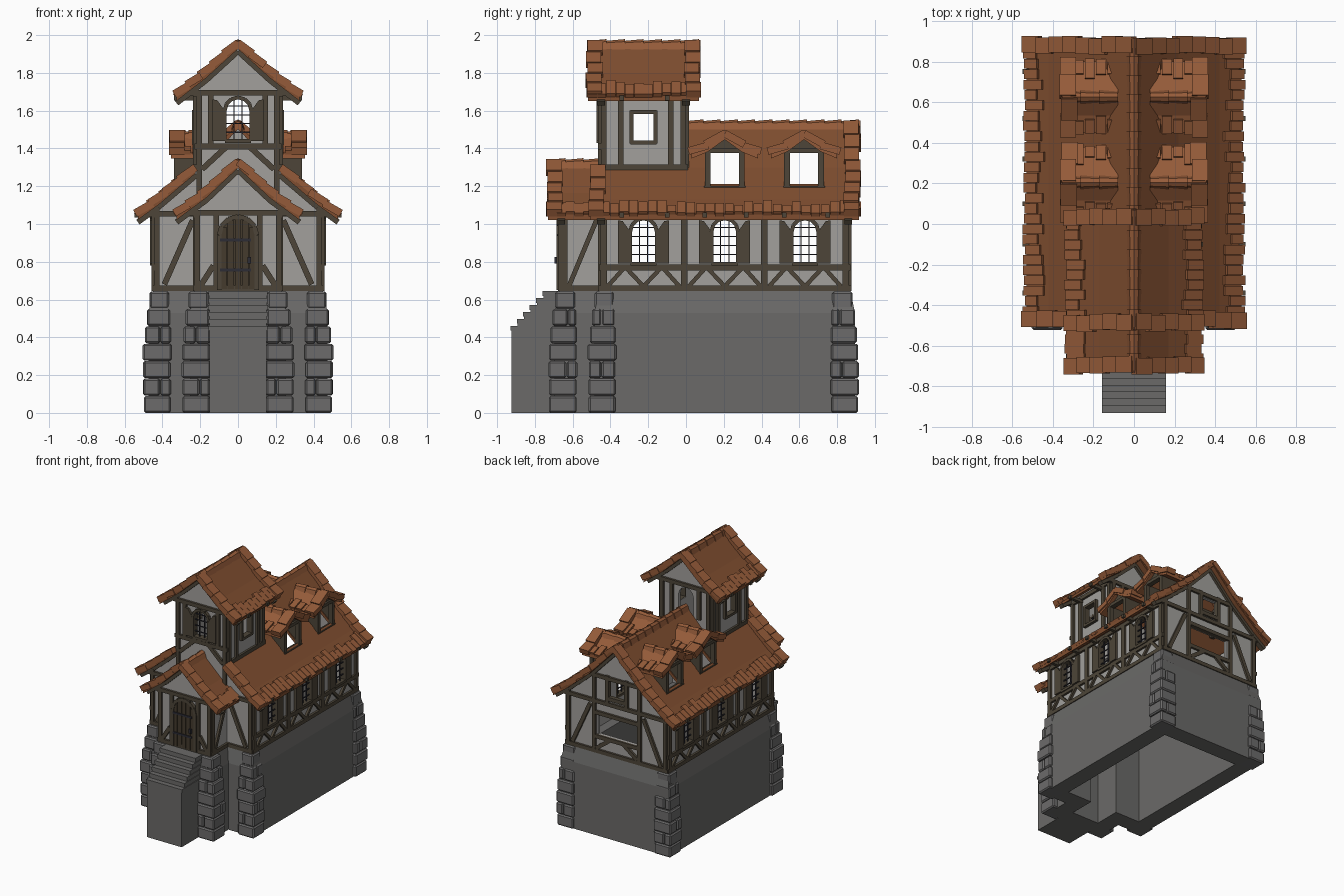
import bpy, bmesh, math, random
from mathutils import Vector, Matrix

if "Cube" in bpy.data.objects:
    bpy.data.objects.remove(bpy.data.objects["Cube"])
random.seed(4)
COL = {"plaster": (.36, .35, .335), "timber": (.075, .06, .04), "door_wood": (.058, .043, .027),
       "iron": (.025, .025, .035), "stone": (.145, .143, .138), "stone_block": (.15, .147, .147),
       "roof": (.215, .076, .029), "roof_tile": (.30, .105, .041)}
MAT = {}
for k, c in COL.items():
    MAT[k] = bpy.data.materials.new(k)
    MAT[k].diffuse_color = (*c, 1)
V = Vector
new = bmesh.new

def make(name, mat, bm, mirror=False):
    if mirror:
        d = bmesh.ops.duplicate(bm, geom=bm.verts[:] + bm.edges[:] + bm.faces[:])
        for v in d["geom"]:
            if isinstance(v, bmesh.types.BMVert):
                v.co.x *= -1
    bmesh.ops.recalc_face_normals(bm, faces=bm.faces[:])
    me = bpy.data.meshes.new(name)
    bm.to_mesh(me)
    bm.free()
    me.materials.append(MAT[mat])
    ob = bpy.data.objects.new(name, me)
    bpy.context.collection.objects.link(ob)
    return ob

def loft(bm, A, B):
    a = [bm.verts.new(p) for p in A]
    b = [bm.verts.new(p) for p in B]
    bm.faces.new(a)
    bm.faces.new(b)
    for i in range(len(a)):
        j = (i + 1) % len(a)
        bm.faces.new((a[i], a[j], b[j], b[i]))

def prism(bm, pts, vec):
    loft(bm, pts, [V(p) + V(vec) for p in pts])

def box(bm, x0, x1, y0, y1, z0, z1):
    prism(bm, [(x0, y0, z0), (x1, y0, z0), (x1, y1, z0), (x0, y1, z0)], (0, 0, z1 - z0))

def beam(bm, p, q, w, d, n):
    s = n.cross(q - p).normalized() * w / 2
    o = n * d / 2
    prism(bm, [p + s - o, q + s - o, q - s - o, p - s - o], n * d)

def ring(bm, outline, prof):
    L = [[bm.verts.new((x, y, z)) for x, y in outline(o)] for o, z in prof]
    for k in range(len(L)):
        a, b = L[k - 1], L[k]
        for i in range(len(a)):
            bm.faces.new((a[i - 1], a[i], b[i], b[i - 1]))

def cut(ob, bm):
    c = make("cutter", "plaster", bm)
    m = ob.modifiers.new("cut", "BOOLEAN")
    m.object, m.operation, m.solver = c, "DIFFERENCE", "EXACT"
    me = bpy.data.meshes.new_from_object(ob.evaluated_get(bpy.context.evaluated_depsgraph_get()))
    ob.modifiers.clear()
    ob.data = me
    bpy.data.objects.remove(c)

def plane(o, U, N):
    return lambda u, z, d=0: V(o) + V(U) * u + V(N) * d + V((0, 0, z))

def strut(bm, P, u0, z0, u1, z1, w=.035, d=.034):
    beam(bm, P(u0, z0), P(u1, z1), w, d, P(0, 0, 1) - P(0, 0))

def h(prof, x):  # roof height at x, last slope extends past the eave
    for (a, b), (c, d) in zip(prof, prof[1:]):
        if x <= c or (c, d) == prof[-1]:
            return b + (d - b) * (x - a) / (c - a)

def arch(w, z0, z1):
    return [(-w, z0), (w, z0)] + [(w * math.cos(i * math.pi / 6), z1 - w + w * math.sin(i * math.pi / 6)) for i in range(7)]

def window(tb, ib, P, u, z0, z1, w=.065):  # arched frame, lattice, open shutters
    a = arch(w + .005, z0, z1)
    for (p, q), (r, s) in zip(a, a[1:] + a[:1]):
        strut(tb, P, u + p, q, u + r, s, .02, .05)
    for t in (-.022, .022):
        strut(ib, P, u + t, z0, u + t, z1 - .005, .006, .008)
    for i in range(1, 5):
        z = z0 + (z1 - z0) * i / 5
        strut(ib, P, u - w, z, u + w, z, .006, .008)
    for s in (-1, 1):
        pts = [(.012, z0), (.07, z0), (.07, z1 - .01), (.045, z1 - .015), (.012, z1 - .06)]
        prism(tb, [P(u + s * (w + p), z, .005) for p, z in pts], P(0, 0, .02) - P(0, 0))

def roof(name, prof, y0, y1, ends=(1, 1), x0=0, M=Matrix(), mirror=False, slab="roof"):
    top = [(x0, h(prof, x0))] + [p for p in prof if p[0] > x0]
    xe = top[-1][0]
    sb, tb = new(), new()
    if x0 == 0:
        full = [(-x, z) for x, z in top[:0:-1]] + top
        prism(sb, [(x, y0, z) for x, z in full] + [(x, y0, z - .028) for x, z in full[::-1]], (0, y1 - y0, 0))
        n = max(2, round((y1 - y0) / .095))
        for i in range(n):  # ridge caps
            a, b = y0 + (y1 - y0) * i / n, y0 + (y1 - y0) * (i + 1) / n
            cap = lambda y, r: [(x * r, y, prof[0][1] - .03 + z * r) for x, z in ((-1, 0), (-.6, 1.1), (0, 1.45), (.6, 1.1), (1, 0))]
            loft(tb, cap(a, .031), cap(b, .037))
    for s in (-1, 1):
        if x0:
            prism(sb, [(s * x, y0, z) for x, z in top] + [(s * x, y0, z - .028) for x, z in top[::-1]], (0, y1 - y0, 0))

        def tile(xa, xb, y, w, t, lift):
            p, q = V((s * xa, y, h(prof, xa) + .004)), V((s * xb, y, h(prof, xb) + lift))
            n = (q - p).cross(V((0, 1, 0))).normalized()
            beam(tb, p, q, w, t, n if n.z > 0 else -n)
        n = round((y1 - y0) / .05)
        for i in range(n):  # eave tiles of uneven length
            tile(xe - random.uniform(.05, .09), xe + random.uniform(0, .014), y0 + (y1 - y0) * (i + .5) / n, .047, .022, .008)
        for e, y in zip(ends, (y0 + .035, y1 - .035)):  # stepped tiles on the gable edge
            k = round((xe - x0) / .07)
            for i in range(k * e):
                st = (xe - x0) / k
                tile(x0 + i * st, x0 + (i + 1.2) * st, y + random.uniform(-.006, .006), .08, .04, .018)
    for b in (sb, tb):
        b.transform(M)
    make(name + "_tiles", "roof_tile", tb, mirror)
    return make(name + "_slab", slab, sb, mirror)

MAIN = [(0, 1.53), (.22, 1.30), (.42, 1.13), (.53, 1.05)]
PORCH = [(0, 1.325), (.17, 1.165), (.325, 1.05)]
TOWER = [(0, 1.955), (.17, 1.80), (.325, 1.68)]
DORM = [(0, 1.475), (.09, 1.41), (.175, 1.375)]

def foot(o):
    a, p = .44 + o, .22 + o
    R = [(p, -.66 - o), (p, -.45 - o), (a, -.45 - o), (a, .86 + o)]
    return R + [(-x, y) for x, y in R[::-1]]

def tfoot(o):
    return [(-.22 - o, -.45 - o), (.22 + o, -.45 - o), (.22 + o, o), (-.22 - o, o)]

# stone base, hollow below
b = new()
ring(b, foot, [(.035, 0), (.035, .53), (.01, .645), (-.10, .645), (-.10, 0)])
make("stone_base", "stone", b)
# corner pillars of stacked blocks
b = new()
for cx, cy, ix, iy in ((.428, -.445, -1, 1), (.428, .84, -1, -1), (.222, -.652, -1, 1)):
    for k in range(7):
        z0, z1 = .645 * k / 7, .645 * (k + 1) / 7 - .003
        t = max(0, (k - 3) / 3)
        r, x, y = .073 - .02 * t + random.uniform(-.004, .004), cx + ix * .012 * t, cy + iy * .012 * t
        m = random.uniform(-.025, .025)
        if k % 3 == 0:
            box(b, x - r, x + r, y - r, y + r, z0, z1)
        elif k % 3 == 1:
            box(b, x - r, x + m, y - r, y + r, z0, z1)
            box(b, x + m + .003, x + r, y - r, y + r, z0, z1)
        else:
            box(b, x - r, x + r, y - r, y + m, z0, z1)
            box(b, x - r, x + r, y + m + .003, y + r, z0, z1)
bmesh.ops.bevel(b, geom=b.edges[:], offset=.009, segments=1, profile=.5, affect="EDGES")
make("pillar_blocks", "stone_block", b, True)
# entrance stairs
b = new()
pts = [(-.66, 0), (-.925, 0)]
for k in range(6):
    pts += [(-.925 + .034 * k, .455 + .037 * k - .037 * (k > 0)), (-.925 + .034 * k, .455 + .037 * k)]
    box(b, -.157, .157, -.93 + .034 * k, -.67, .435 + .037 * k, .46 + .037 * k)
prism(b, [(-.152, y, z) for y, z in pts[:2] + pts[3:] + [(-.66, .64)]], (.304, 0, 0))
make("stairs", "stone", b)

# plaster walls with window openings
right = plane((.44, 0, 0), (0, 1, 0), (1, 0, 0))
front = plane((0, -.45, 0), (1, 0, 0), (0, -1, 0))
pfront = plane((0, -.66, 0), (1, 0, 0), (0, -1, 0))
back = plane((0, .86, 0), (-1, 0, 0), (0, 1, 0))
tside = plane((.22, 0, 0), (0, 1, 0), (1, 0, 0))
tback = plane((0, 0, 0), (-1, 0, 0), (0, 1, 0))
WY = (-.225, .205, .63)
b = new()
ring(b, foot, [(0, .64), (0, 1.08), (-.025, 1.08), (-.025, .64)])
walls = make("main_walls", "plaster", b)
c = new()
for y in WY:
    prism(c, [right(y + u, z, -1.5) for u, z in arch(.065, .79, 1.03)], (2.2, 0, 0))
box(c, -.17, .17, .75, 1, .79, .95)
cut(walls, c)
b = new()
ring(b, tfoot, [(0, 1.06), (0, 1.70), (-.025, 1.70), (-.025, 1.06)])
tw = make("tower_walls", "plaster", b)
c = new()
box(c, -1, 1, -.28, -.17, 1.44, 1.585)
cut(tw, c)
c = new()
prism(c, [(u, -1, z) for u, z in arch(.065, 1.44, 1.67)], (0, 2, 0))
cut(tw, c)

def gable(name, P, prof, xw, zb):
    R = [(x, z - .02) for x, z in prof if x < xw] + [(xw, h(prof, xw) - .02), (xw, zb)]
    g = new()
    prism(g, [P(x, z) for x, z in R + [(-x, z) for x, z in R[:0:-1]]], P(0, 0, -.025) - P(0, 0))
    return make(name, "plaster", g)
c = new()
box(c, -.075, .075, .7, 1, 1.11, 1.24)
cut(gable("back_gable", back, MAIN, .44, 1.07), c)
gable("porch_gable", pfront, PORCH, .24, 1.07)
gable("tower_front_gable", front, TOWER, .24, 1.69)
gable("tower_back_gable", tback, TOWER, .24, 1.69)
b = new()
prism(b, [front(.22, 1.07), front(.44, 1.07), front(.44, 1.1), front(.22, 1.28)], (0, .025, 0))
make("front_gable_sides", "plaster", b, True)

# side timbers, windows and dormer frames (mirrored)
t, i = new(), new()
for z in (.66, .77, 1.05):
    strut(t, right, -.46, z, .87, z, .03)
for y in (-.435, -.01, .415, .845):
    strut(t, right, y, .65, y, 1.06)
for y in WY:
    window(t, i, right, y, .79, 1.03)
    for s in (-1, 1):
        strut(t, right, y + s * .19, .67, y + s * .10, .77, .022)
        strut(t, right, y, .67, y + s * .09, .765, .022)
for z in (.66, 1.05):
    strut(t, tside, -.67, z, -.45, z, .03)
strut(t, tside, -.645, .65, -.645, 1.06)
strut(t, tside, -.62, .67, -.47, 1.03, .025)
for y in (-.435, -.345, -.08, -.015):
    strut(t, tside, y, 1.28, y, 1.7, .03)
for z in (1.30, 1.69):
    strut(t, tside, -.46, z, .01, z, .03)
for y in (-.288, -.162):
    strut(t, tside, y, 1.425, y, 1.60, .02, .045)
for z in (1.432, 1.593):
    strut(t, tside, -.295, z, -.155, z, .02, .045)
for y in (.205, .625):
    for s in (-1, 1):
        prism(t, [(.325, y + s * .085, 1.17), (.325, y + s * .085, 1.40), (.13, y + s * .085, 1.40)], (0, s * .015, 0))
        box(t, .305, .34, y + s * .09 - .015, y + s * .09 + .015, 1.18, 1.40)
    box(t, .30, .345, y - .11, y + .11, 1.175, 1.20)
    box(t, .30, .34, y - .13, y + .13, 1.375, 1.40)
    prism(t, [(.31, y - .14, 1.39), (.31, y + .14, 1.39), (.31, y, 1.465)], (.015, 0, 0))
for y in (-.34, -.1, .1, .32, .52, .75):  # rafter stubs
    box(t, .42, .548, y - .012, y + .012, 1.035, 1.06)
for y in (-.34, -.1):
    box(t, .2, .34, y - .012, y + .012, 1.655, 1.68)
make("side_timbers", "timber", t, True)
make("side_window_bars", "iron", i, True)

# front, tower and back timbers
t, i = new(), new()
def barge(P, prof, x0=0):
    for (a, _), (e, _) in zip(prof, prof[1:]):
        for s in (-1, 1):
            if e > x0:
                strut(t, P, s * max(a, x0), h(prof, max(a, x0)) - .04, s * e, h(prof, e) - .04, .03, .04)
barge(front, MAIN, .22)
barge(back, MAIN)
barge(pfront, PORCH)
barge(front, TOWER)
barge(tback, TOWER)
for P, lines in (
    (pfront, ((.215, .65, .215, 1.07), (.115, .65, .115, 1.06), (.2, .67, .13, .78))),
    (front, ((.43, .65, .43, 1.08), (.39, .68, .24, 1.02), (.205, 1.1, .205, 1.7), (.145, 1.42, .145, 1.69), (.19, 1.29, .06, 1.41))),
    (tback, ((.205, 1.3, .205, 1.7), (.12, 1.45, .12, 1.69))),
    (back, ((.425, .65, .425, 1.08), (.2, .65, .2, 1.3), (.39, .68, .235, 1.02), (.085, 1.06, .085, 1.28), (.18, .68, .06, .77)))):
    for a, z, e, y in lines:
        for s in (-1, 1):
            strut(t, P, s * a, z, s * e, y, .03)
for P, u, z in ((pfront, .23, .66), (pfront, .29, 1.06), (front, .45, .66), (front, .5, 1.055), (front, .23, 1.41), (front, .29, 1.695),
                (tback, .29, 1.695), (back, .45, .66), (back, .5, 1.055), (back, .2, .775), (back, .2, .965), (back, .26, 1.26), (back, .09, 1.1)):
    strut(t, P, -u, z, u, z, .03)
window(t, i, front, 0, 1.44, 1.67)
a = arch(.1, .65, 1.04)
for (p, q), (r, s) in zip(a[1:], a[2:] + a[:1]):
    strut(t, pfront, p, q, r, s, .024, .05)
make("gable_timbers", "timber", t)
# door with iron straps
d = new()
prism(d, [pfront(u, z, -.005) for u, z in arch(.097, .65, 1.035)], (0, -.012, 0))
for k in range(5):
    u = -.076 + .038 * k
    strut(d, pfront, u, .655, u, 1.03 - abs(k - 2) ** 2 * .012, .034, .042)
make("door", "door_wood", d)
for z in (.757, .915):
    beam(i, pfront(-.095, z, .022), pfront(.07, z, .022), .016, .008, V((0, -1, 0)))
box(i, .05, .07, -.695, -.68, .79, .825)
make("front_ironwork", "iron", i)

# roofs
slab = roof("main_roof", MAIN, 0, .915, (0, 1))
c = new()
for y in (.205, .625):
    box(c, -.325, .325, y - .078, y + .078, 1.195, 1.385)
cut(slab, c)
roof("main_roof_front", MAIN, -.505, 0, (1, 0), .225)
roof("porch_roof", PORCH, -.73, -.45, (1, 0))
roof("tower_roof", TOWER, -.52, .07)
for y in (.205, .625):
    roof("dormer_roof", DORM, .08, .355, (0, 1), 0, Matrix.Translation((0, y, 0)) @ Matrix.Rotation(-math.pi / 2, 4, "Z"), True, "roof_tile")

for m in bpy.data.materials:
    if m.users and not m.is_grease_pencil:
        m.use_nodes = True
        m.node_tree.nodes["Principled BSDF"].inputs["Base Color"].default_value = m.diffuse_color
